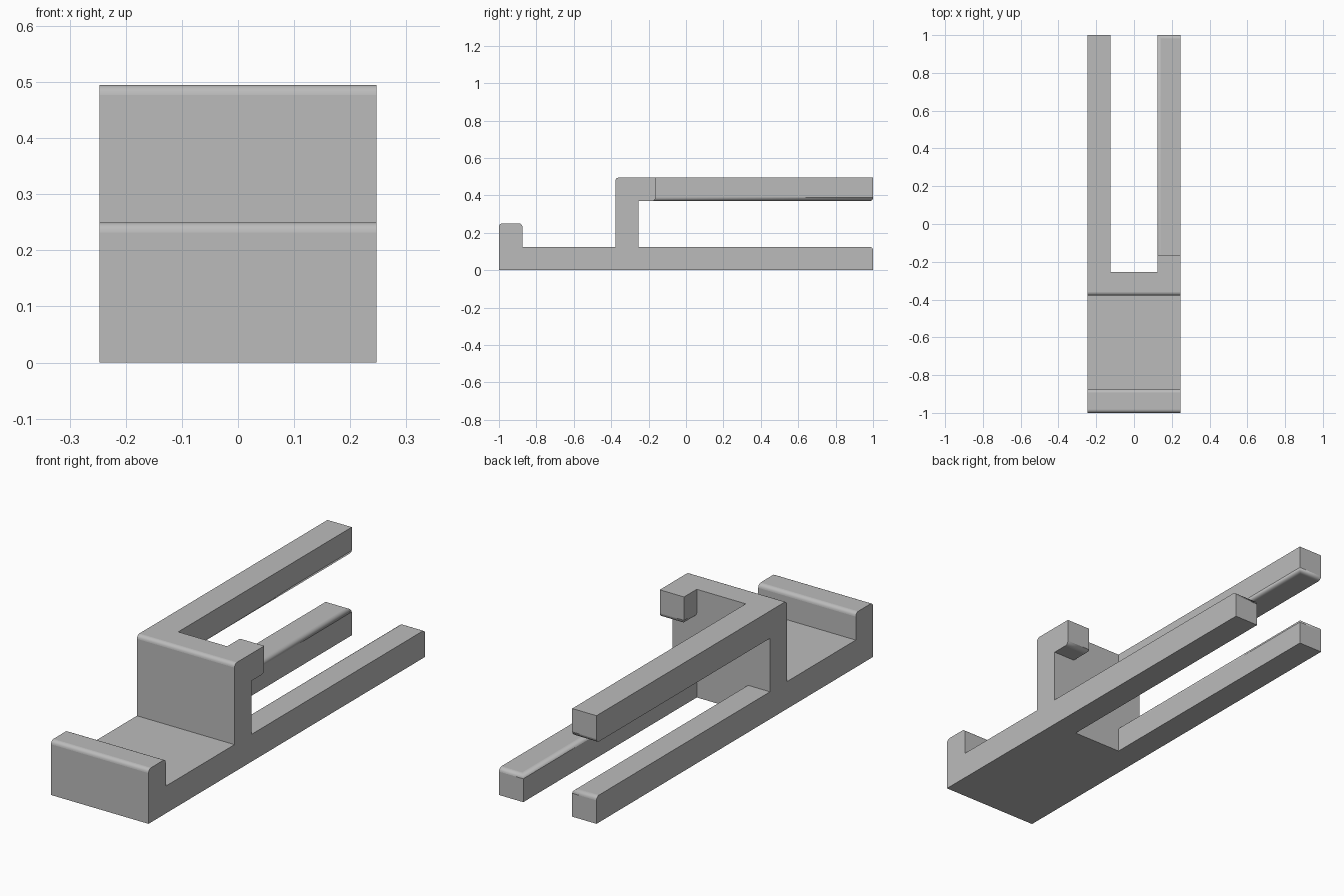
import bpy
import bmesh
from itertools import product
from mathutils import Vector

cube = bpy.data.objects.get("Cube")
if cube:
    bpy.data.objects.remove(cube, do_unlink=True)

# Section planes that bound every part of the bracket
XS = [-0.247, -0.124, 0.124, 0.247]
YS = [-1.0, -0.875, -0.378, -0.255, -0.163, 1.0]
ZS = [0.0, 0.125, 0.25, 0.37, 0.495]
BASE_TOP, LIP_TOP, ARM_BOTTOM = ZS[1:4]
WALL_FRONT, WALL_BACK, STUB_END = YS[2:5]


def solid(x, y, z):
    """Tell whether a point lies inside the bracket."""
    in_prong = abs(x) > XS[2]
    if z < BASE_TOP:                            # base plate with two prongs
        return y < WALL_BACK or in_prong
    if WALL_FRONT < y < WALL_BACK:              # upright wall
        return True
    if y < YS[1]:                               # front lip
        return z < LIP_TOP
    if z > ARM_BOTTOM and y > WALL_BACK:        # long right arm, left stub
        return in_prong and (x < 0 or y < STUB_END)
    return False


def filled(cell):
    spans = []
    for i, planes in zip(cell, (XS, YS, ZS)):
        if not 0 <= i < len(planes) - 1:
            return False
        spans.append((planes[i] + planes[i + 1]) / 2)
    return solid(*spans)


def near(a, b):
    return abs(a - b) < 0.001


# Skin the solid region with outward-facing quads
bm = bmesh.new()
cells = product(*(range(len(p) - 1) for p in (XS, YS, ZS)))
for cell in filter(filled, cells):
    for axis, step in product(range(3), (0, 1)):
        other = list(cell)
        other[axis] += 2 * step - 1
        if filled(other):
            continue
        u, v = (axis + 1) % 3, (axis + 2) % 3
        ring = []
        for du, dv in ((0, 0), (1, 0), (1, 1), (0, 1)):
            p = list(cell)
            p[axis] += step
            p[u] += du
            p[v] += dv
            ring.append(bm.verts.new((XS[p[0]], YS[p[1]], ZS[p[2]])))
        bm.faces.new(ring if step else ring[::-1])

bmesh.ops.remove_doubles(bm, verts=bm.verts[:], dist=0.0001)
bmesh.ops.recalc_face_normals(bm, faces=bm.faces[:])
bmesh.ops.dissolve_limit(bm, angle_limit=0.01, verts=bm.verts[:], edges=bm.edges[:])
bm.normal_update()

# Round the lip, the wall's front edge and the facing edges of prongs and arms
rounded = []
for edge in bm.edges:
    mid = (edge.verts[0].co + edge.verts[1].co) / 2
    inside = abs(mid.x) < 0.24
    level = any(near(mid.z, z) for z in (BASE_TOP, LIP_TOP, ARM_BOTTOM))
    if edge.is_convex and inside and (level or near(mid.y, WALL_FRONT)):
        rounded.append(edge)
result = bmesh.ops.bevel(bm, geom=rounded, offset=0.018, segments=5,
                         profile=0.5, affect='EDGES')
for face in result["faces"]:
    n = face.normal
    face.smooth = max(abs(n.x), abs(n.y), abs(n.z)) < 0.999

mesh = bpy.data.meshes.new("forked_bracket")
bm.to_mesh(mesh)
bm.free()
bracket = bpy.data.objects.new("forked_bracket", mesh)
bpy.context.collection.objects.link(bracket)

# Plain grey finish
grey = bpy.data.materials.new("plain_grey")
grey.use_nodes = True
colour = (0.5, 0.5, 0.5, 1.0)
grey.diffuse_color = colour
grey.node_tree.nodes["Principled BSDF"].inputs["Base Color"].default_value = colour
mesh.materials.append(grey)
